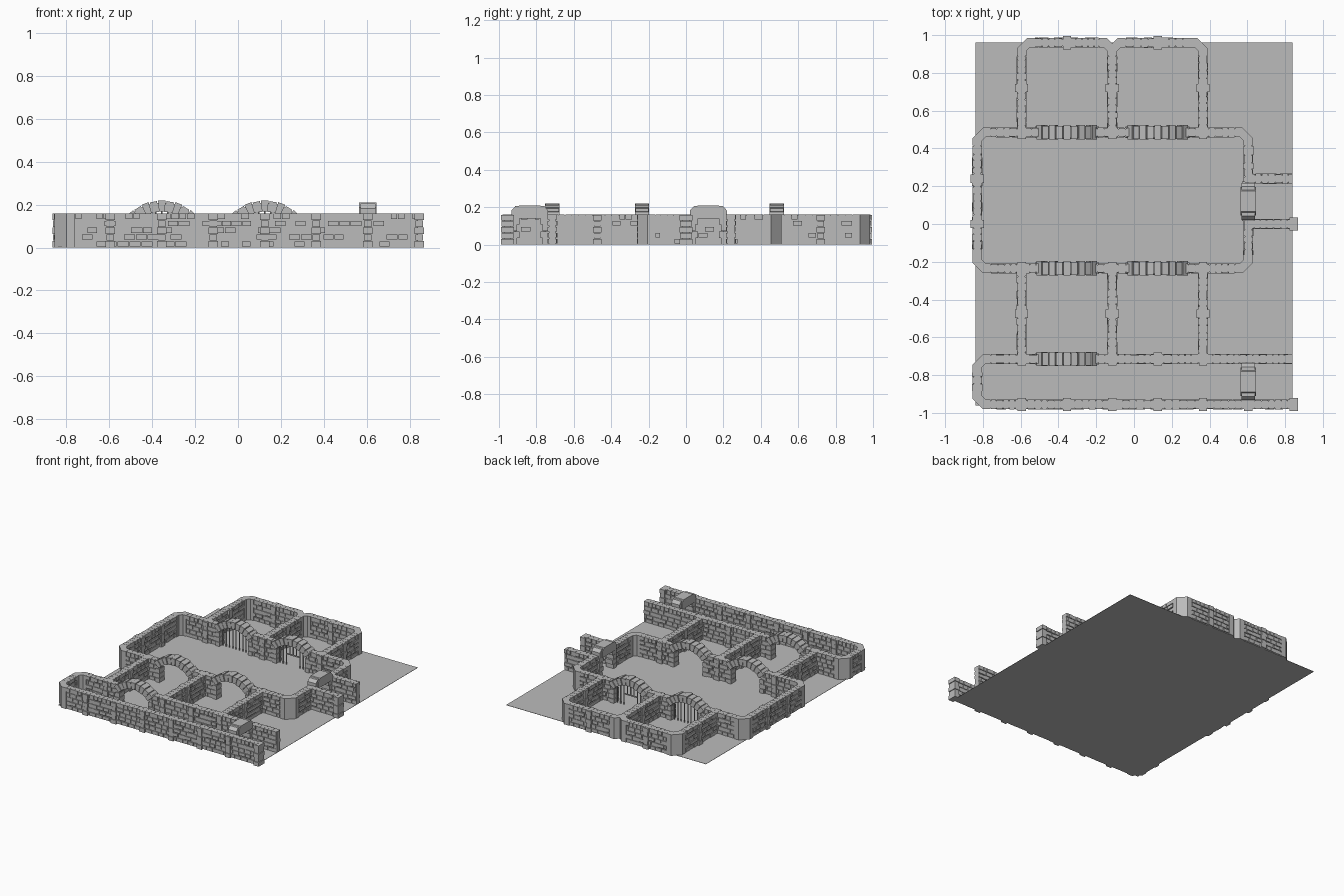
import bpy, bmesh, math, random
from mathutils import Matrix, Vector

random.seed(4)
if "Cube" in bpy.data.objects:
    bpy.data.objects.remove(bpy.data.objects["Cube"])


def material(name, grey):
    m = bpy.data.materials.new(name)
    m.use_nodes = True
    m.diffuse_color = (grey, grey, grey, 1)
    m.node_tree.nodes["Principled BSDF"].inputs["Base Color"].default_value = (grey, grey, grey, 1)
    return m


STONE = material("grey stone", 0.5)

# Plan lines of the dungeon
WEST, ROOM_A, ROOM_B, ROOM_C, EAST, EDGE = -0.83, -0.595, -0.115, 0.365, 0.605, 0.84
NORTH, HALL_N, PASS_N, PASS_S, HALL_S, CORR_N, SOUTH = 0.96, 0.485, 0.24, 0.0, -0.235, -0.715, -0.955
ARCH_1, ARCH_2 = -0.355, 0.125
HEIGHT, HALF, ROWS = 0.16, 0.025, 5
ARM = 0.07
GAP = 0.125


def finish(bm, name):
    bmesh.ops.recalc_face_normals(bm, faces=bm.faces)
    mesh = bpy.data.meshes.new(name)
    bm.to_mesh(mesh)
    bm.free()
    mesh.materials.append(STONE)
    ob = bpy.data.objects.new(name, mesh)
    bpy.context.collection.objects.link(ob)
    return ob


def box(bm, lo, hi):
    lo, hi = Vector(lo), Vector(hi)
    size = hi - lo
    mat = Matrix.Translation((lo + hi) / 2) @ Matrix.Diagonal((*size, 1))
    return bmesh.ops.create_cube(bm, size=1, matrix=mat)["verts"]


def prism(bm, points, lo, hi, axis="z"):
    """Extrude a flat outline along z or y."""
    place = (lambda p, d: (p[0], p[1], d)) if axis == "z" else (lambda p, d: (p[0], d, p[1]))
    ends = [[bm.verts.new(place(p, d)) for p in points] for d in (lo, hi)]
    for ring in ends:
        bm.faces.new(ring)
    n = len(points)
    for i in range(n):
        j = (i + 1) % n
        bm.faces.new((ends[0][i], ends[0][j], ends[1][j], ends[1][i]))


def wall(name, start, end, line, along="x"):
    """Running-bond wall: a plain core with stones standing proud of it."""
    bm = bmesh.new()
    box(bm, (start, -0.018, 0), (end, 0.018, HEIGHT - 0.001))
    step = HEIGHT / ROWS
    for row in range(ROWS):
        brick = 0.036 if row == ROWS - 1 else 0.05
        p = start - (brick / 2 if row % 2 else 0)
        while p < end - 0.004:
            q = p + brick * random.uniform(0.85, 1.15)
            if end - q < 0.015:
                q = end
            a, b = max(p, start), min(q, end)
            t = HALF + random.uniform(-0.003, 0.002)
            top = HEIGHT if row == ROWS - 1 else (row + 1) * step - 0.003
            if b - a > 0.008:
                vs = box(bm, (a + 0.002, -t, row * step + 0.003), (b - 0.002, t, top))
                # Chamfer the exposed face of each stone
                for v in vs:
                    v.co.z += 0.002 * (1 if v.co.z < row * step + 0.01 else 0)
            p = q
    if along == "y":
        bmesh.ops.rotate(bm, verts=bm.verts, matrix=Matrix.Rotation(math.pi / 2, 3, "Z"))
    offset = (0, line, 0) if along == "x" else (line, 0, 0)
    bmesh.ops.translate(bm, verts=bm.verts, vec=offset)
    return finish(bm, name)


def corner(name, x, y, sx, sy):
    """Bevelled corner with arms running towards sx and sy."""
    t, e, c = HALF, ARM, 0.03
    outline = [(-t, e), (-t, c), (c, -t), (e, -t), (e, t), (0.045, t), (t, 0.045), (t, e)]
    bm = bmesh.new()
    prism(bm, [(x + sx * u, y + sy * v) for u, v in outline], 0, HEIGHT)
    finish(bm, name)


def pilaster(name, x, y, along="x"):
    """Stack of alternating broad and narrow blocks."""
    bm = bmesh.new()
    step = HEIGHT / ROWS
    for row in range(ROWS):
        w, d = (0.022, 0.035) if row % 2 == 0 else (0.018, 0.032)
        if along == "y":
            w, d = d, w
        box(bm, (x - w, y - d, row * step), (x + w, y + d, (row + 1) * step - 0.002))
    finish(bm, name)


def arch(name, x, y):
    """Ring of wedge stones over an opening, with jamb stones below."""
    bm = bmesh.new()
    count, spread, inner, outer = 9, math.radians(48), 0.165, 0.215
    for i in range(count):
        a = -spread + 2 * spread * i / count + 0.012
        b = -spread + 2 * spread * (i + 1) / count - 0.012
        r = outer + (0.003 if i % 2 == 0 else 0)
        d = 0.038 if i % 2 == 0 else 0.035
        pts = [(x + rad * math.sin(g), 0.003 + rad * math.cos(g))
               for rad, g in ((inner, a), (r, a), (r, b), (inner, b))]
        prism(bm, pts, y - d, y + d, "y")
    # Mortar ring behind the wedges
    angles = [-spread + 2 * spread * i / 12 for i in range(13)]
    ring = [(x + 0.168 * math.sin(g), 0.168 * math.cos(g)) for g in angles]
    ring += [(x + 0.21 * math.sin(g), 0.21 * math.cos(g)) for g in reversed(angles)]
    prism(bm, ring, y - 0.03, y + 0.03, "y")
    for side in (-1, 1):
        for row in range(3):
            w = 0.016 + 0.008 * (row % 2)
            c = x + side * (GAP + w - 0.004)
            box(bm, (c - w, y - 0.03, row * 0.036), (c + w, y + 0.03, row * 0.036 + 0.033))
    finish(bm, name)


def gate(name, x, y, doorway):
    """Upright bars under an arch, optionally with a small framed doorway."""
    bm = bmesh.new()
    for i in range(9):
        off = -0.112 + 0.028 * i
        low = 0.085 if doorway and abs(off) < 0.04 else 0
        top = math.sqrt(0.168 ** 2 - off ** 2)
        bmesh.ops.create_cone(bm, cap_ends=True, segments=6, radius1=0.004, radius2=0.004, depth=top - low,
                              matrix=Matrix.Translation((x + off, y, (top + low) / 2)))
    if doorway:
        box(bm, (x - 0.06, y - 0.004, 0.08), (x + 0.06, y + 0.004, 0.088))
    finish(bm, name)


def lintel(name, x, y):
    """Raised door head with bevelled ends and jambs."""
    bm = bmesh.new()
    for d, h, r in ((0.035, 0.098, 0.205), (0.04, 0.075, 0.21)):
        profile = [(-h, 0.14), (-h, r - 0.022), (-h + 0.02, r), (h - 0.02, r), (h, r - 0.022), (h, 0.14)]
        prism(bm, profile, -d, d, "y")
    for side in (-1, 1):
        for row in range(4):
            w = 0.018 + 0.006 * (row % 2)
            c = side * (0.104 - w)
            box(bm, (c - w, -0.033, row * 0.036), (c + w, 0.033, row * 0.036 + 0.034))
    bmesh.ops.rotate(bm, verts=bm.verts, matrix=Matrix.Rotation(math.pi / 2, 3, "Z"))
    bmesh.ops.translate(bm, verts=bm.verts, vec=(x, y, 0))
    finish(bm, name)


# Floor slab
bm = bmesh.new()
box(bm, (-EDGE, -NORTH, 0), (EDGE, NORTH, 0.002))
finish(bm, "floor")


def arched_run(name, line, start, end, centres):
    stops = [start] + [c + s * GAP for c in centres for s in (-1, 1)] + [end]
    for i in range(0, len(stops), 2):
        wall(f"{name}_{i // 2 + 1}", stops[i], stops[i + 1], line)


# Walls running left to right
for i, (a, b) in enumerate(((ROOM_A, ROOM_B), (ROOM_B, ROOM_C))):
    wall(f"back_wall_{i + 1}", a + ARM, b - ARM, NORTH)
arched_run("hall_back_wall", HALL_N, WEST + ARM, EAST - ARM, (ARCH_1, ARCH_2))
arched_run("hall_front_wall", HALL_S, WEST + ARM, EAST - ARM, (ARCH_1, ARCH_2))
arched_run("corridor_back_wall", CORR_N, WEST + ARM, EDGE, (ARCH_1,))
wall("corridor_front_wall", WEST + ARM, EDGE, SOUTH)
wall("passage_back_wall", EAST, EDGE, PASS_N)
wall("passage_front_wall", EAST, EDGE, PASS_S)

# Walls running front to back
for i, x in enumerate((ROOM_A, ROOM_B, ROOM_C)):
    wall(f"back_room_divider_{i + 1}", HALL_N, NORTH - ARM, x, "y")
    wall(f"front_room_divider_{i + 1}", CORR_N, HALL_S, x, "y")
wall("hall_right_wall", HALL_S + ARM, HALL_N - ARM, WEST, "y")
wall("hall_left_wall_front", HALL_S + ARM, PASS_S + 0.02, EAST, "y")
wall("hall_left_wall_back", PASS_N - 0.02, HALL_N - ARM, EAST, "y")
wall("corridor_end_wall", SOUTH + ARM, CORR_N - ARM, WEST, "y")

# Bevelled corners
for i, spec in enumerate(((ROOM_A, NORTH, 1, -1), (ROOM_B, NORTH, -1, -1), (ROOM_B, NORTH, 1, -1),
                          (ROOM_C, NORTH, -1, -1), (WEST, HALL_N, 1, -1), (WEST, HALL_S, 1, 1),
                          (EAST, HALL_N, -1, -1), (EAST, HALL_S, -1, 1),
                          (WEST, CORR_N, 1, -1), (WEST, SOUTH, 1, 1))):
    corner(f"corner_{i + 1}", *spec)

# Pilasters at the joints between wall lengths
posts = [(x, SOUTH, "x") for x in (ROOM_A, ARCH_1, ROOM_B, ARCH_2, ROOM_C, EAST, EDGE + 0.005)]
posts += [(x, NORTH, "x") for x in (ARCH_1, ARCH_2)] + [(EDGE + 0.005, PASS_S, "x"), (ARCH_2, CORR_N, "x")]
posts += [(x, y, "x") for x in (ROOM_A, ROOM_B, ROOM_C) for y in (HALL_N, HALL_S, CORR_N)]
posts += [(x, y, "y") for x in (ROOM_A, ROOM_B, ROOM_C) for y in (0.72, -0.475)]
posts += [(WEST, y, "y") for y in (PASS_N, PASS_S)]
for i, spec in enumerate(posts):
    pilaster(f"pilaster_{i + 1}", *spec)

# Arches, barred gates and doorways
for i, spec in enumerate(((ARCH_1, HALL_N), (ARCH_2, HALL_N), (ARCH_1, HALL_S), (ARCH_2, HALL_S), (ARCH_1, CORR_N))):
    arch(f"arch_{i + 1}", *spec)
gate("barred_gate", ARCH_1, HALL_N, False)
gate("barred_gate_with_doorway", ARCH_2, HALL_N, True)
lintel("passage_doorway", EAST, 0.12)
lintel("corridor_doorway", EAST, -0.835)
